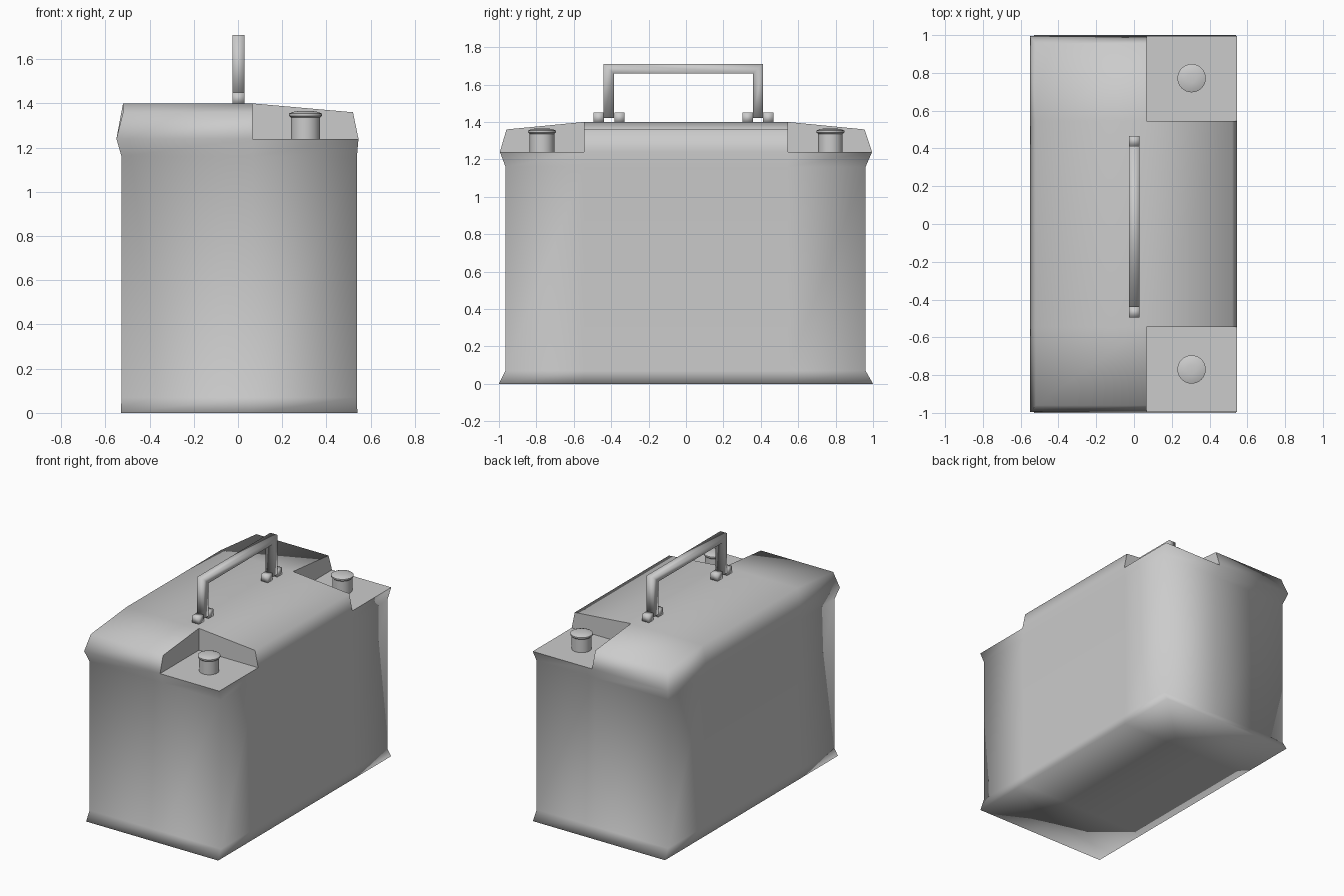
import bpy
import bmesh
from math import cos, sin, tau

cube = bpy.data.objects.get("Cube")
if cube:
    bpy.data.objects.remove(cube, do_unlink=True)

grey = bpy.data.materials.new("plain grey")
grey.use_nodes = True
colour = (0.6, 0.6, 0.6, 1)
grey.diffuse_color = colour
grey.node_tree.nodes["Principled BSDF"].inputs["Base Color"].default_value = colour


def finish(name, bm, recalc=True):
    if recalc:
        bmesh.ops.recalc_face_normals(bm, faces=bm.faces)
    mesh = bpy.data.meshes.new(name)
    bm.to_mesh(mesh)
    bm.free()
    mesh.materials.append(grey)
    obj = bpy.data.objects.new(name, mesh)
    bpy.context.collection.objects.link(obj)
    return obj


# Battery case: stacked rings with columns at the notch edges
NX, NY = 0.065, 0.545
RIM = [(0, 0), (1, 0), (2, 0), (2, 1), (2, 2), (2, 3), (1, 3), (0, 3), (0, 2), (0, 1)]
FLOOR = 1.24
LEVELS = [  # z, left x, right x, front y, back y
    (0, -0.53, 0.54, -1, 1),
    (0.07, -0.527, 0.538, -0.965, 0.96),
    (1.16, -0.527, 0.538, -0.965, 0.96),
    (FLOOR, -0.55, 0.545, -0.995, 0.995),
    (1.36, -0.52, 0.52, -0.96, 0.955),
]
bm = bmesh.new()
rings = []
for z, x0, x1, y0, y1 in LEVELS:
    ring = {}
    for i, x in enumerate((x0, NX, x1)):
        for j, y in enumerate((y0, -NY, NY, y1)):
            crown = 0.04 if z == 1.36 and i < 2 and j in (1, 2) else 0
            ring[i, j] = bm.verts.new((x, y, z + crown))
    rings.append(ring)
base, lip, top = rings[0], rings[3], rings[4]
notch_corners = {(2, 0), (2, 3)}

# Side walls, left open where the notches cut the shoulder
for low, high in zip(rings, rings[1:]):
    for a, b in zip(RIM, RIM[1:] + RIM[:1]):
        if high is top and notch_corners & {a, b}:
            continue
        bm.faces.new((low[a], low[b], high[b], high[a]))

# Underside and lid
for ring in (base, top):
    for i in range(2):
        for j in range(3):
            if ring is top and i == 1 and j != 1:
                continue
            bm.faces.new((ring[i, j], ring[i + 1, j], ring[i + 1, j + 1], ring[i, j + 1]))

# Terminal notches: floor and two walls each
notch_faces = []
for end, inner in ((0, 1), (3, 2)):
    f = lip[1, inner]
    notch_faces += [
        bm.faces.new((f, lip[1, end], lip[2, end], lip[2, inner])),
        bm.faces.new((f, lip[1, end], top[1, end], top[1, inner])),
        bm.faces.new((f, top[1, inner], top[2, inner], lip[2, inner])),
    ]
bmesh.ops.delete(bm, geom=[v for v in bm.verts if not v.link_faces], context='VERTS')
for face in bm.faces:
    face.smooth = True
for face in notch_faces:
    face.smooth = False
    for edge in face.edges:
        edge.smooth = False
finish("case", bm)


def smooth_box(name, y0, y1, z0, z1, half=0.028):
    bm = bmesh.new()
    bmesh.ops.create_cube(bm, size=1)
    for v in bm.verts:
        v.co = (v.co.x * 2 * half + 0.002,
                y0 + (v.co.y + 0.5) * (y1 - y0),
                z0 + (v.co.z + 0.5) * (z1 - z0))
    for face in bm.faces:
        face.smooth = True
    return finish(name, bm)


# Carrying handle: a square-section arch
outer = [(-0.44, 1.42), (-0.44, 1.71), (0.412, 1.71), (0.412, 1.42)]
inner = [(-0.386, 1.42), (-0.386, 1.66), (0.357, 1.66), (0.357, 1.42)]
bm = bmesh.new()
sections = []
for o, n in zip(outer, inner):
    sections.append([bm.verts.new((x, *p)) for x, p in
                     ((-0.026, o), (0.03, o), (0.03, n), (-0.026, n))])
for a, b in zip(sections, sections[1:]):
    for k in range(4):
        m = (k + 1) % 4
        bm.faces.new((a[k], a[m], b[m], b[k]))
bm.faces.new(sections[0])
bm.faces.new(sections[-1])
for face in bm.faces:
    face.smooth = True
finish("handle", bm)

# Handle lugs on either side of each post
for label, y in (("front_outer", -0.494), ("front_inner", -0.383),
                 ("back_inner", 0.302), ("back_outer", 0.412)):
    smooth_box("handle_lug_" + label, y, y + 0.055, 1.395, 1.45)


# Terminals: a lathed post with a wider domed cap
def terminal(name, x, y, sides=32):
    profile = [(0.066, 0), (0.066, 0.096), (0.075, 0.104), (0.075, 0.114),
               (0.055, 0.122), (0.025, 0.126)]
    bm = bmesh.new()
    loops = [[bm.verts.new((x + r * cos(tau * k / sides), y + r * sin(tau * k / sides), FLOOR + z))
              for k in range(sides)] for r, z in profile]
    for a, b in zip(loops, loops[1:]):
        for k in range(sides):
            m = (k + 1) % sides
            bm.faces.new((a[k], a[m], b[m], b[k]))
    bm.faces.new(loops[0])
    bm.faces.new(loops[-1])
    obj = finish(name, bm)
    bpy.ops.object.select_all(action='DESELECT')
    obj.select_set(True)
    bpy.context.view_layer.objects.active = obj
    bpy.ops.object.shade_smooth_by_angle(angle=0.7)


terminal("front_terminal", 0.305, -0.77)
terminal("back_terminal", 0.305, 0.772)
